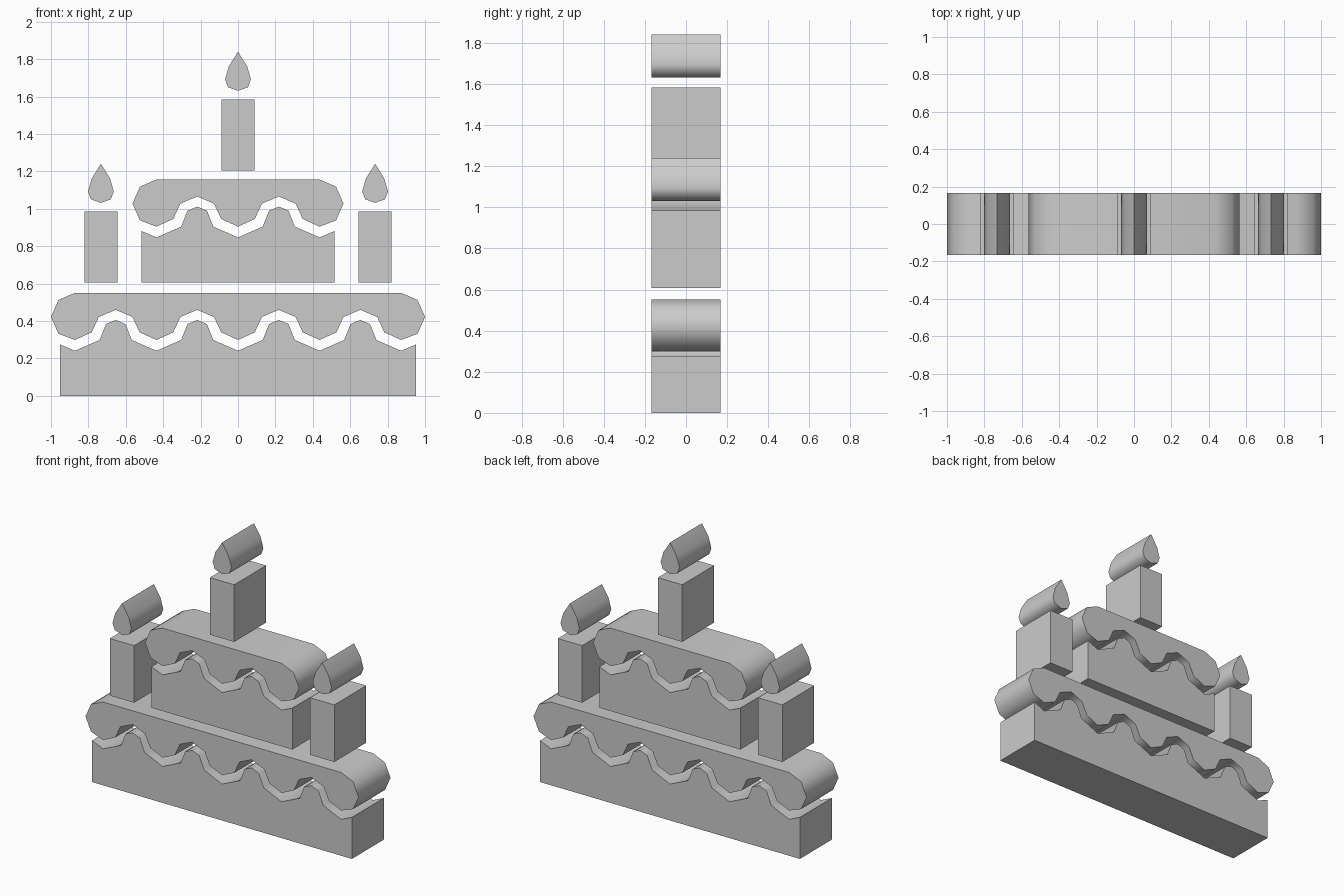
import bpy, bmesh, math

if "Cube" in bpy.data.objects:
    bpy.data.objects.remove(bpy.data.objects["Cube"])

HALF_DEPTH = 0.167
STEP = 0.436          # spacing of the icing drips


def extrude(name, outline, dx=0.0, dz=0.0):
    """Extrude an x-z outline symmetrically along y."""
    bm = bmesh.new()
    face = bm.faces.new([bm.verts.new((x + dx, -HALF_DEPTH, z + dz)) for x, z in outline])
    ext = bmesh.ops.extrude_face_region(bm, geom=[face], use_keep_orig=True)
    verts = [g for g in ext["geom"] if isinstance(g, bmesh.types.BMVert)]
    bmesh.ops.translate(bm, verts=verts, vec=(0, 2 * HALF_DEPTH, 0))
    bmesh.ops.recalc_face_normals(bm, faces=bm.faces)
    mesh = bpy.data.meshes.new(name)
    bm.to_mesh(mesh)
    bm.free()
    obj = bpy.data.objects.new(name, mesh)
    bpy.context.collection.objects.link(obj)
    bpy.ops.object.select_all(action='DESELECT')
    bpy.context.view_layer.objects.active = obj
    obj.select_set(True)
    bpy.ops.object.shade_smooth_by_angle(angle=math.radians(50))
    return obj


def mirrored(half):
    """Close a right-hand outline with its mirror image, sharing points on x = 0."""
    return half + [(-x, z) for x, z in reversed(half) if x > 0]


def scallops(n, low, arch):
    """Wavy line from the leftmost to the rightmost drip, n drips in all."""
    pts = []
    for i in range(n):
        x0 = (i - (n - 1) / 2) * STEP
        pts.append((x0, low))
        if i < n - 1:
            pts += [(x0 + ox, z) for ox, z in arch]
            pts += [(x0 + STEP - ox, z) for ox, z in reversed(arch[:-1])]
    return pts


def icing(name, n, dz):
    e = (n - 1) / 2 * STEP
    end = [(e + 0.088, 0.332), (e + 0.128, 0.422), (e + 0.088, 0.513), (e, 0.551)]
    arch = [(0.090, 0.340), (0.128, 0.422), (STEP / 2, 0.460)]
    extrude(name, scallops(n, 0.299, arch) + end + [(-x, z) for x, z in reversed(end)], dz=dz)


def cake(name, n, bottom, dz):
    e = (n - 1) / 2 * STEP + 0.079
    arch = [(0.132, 0.299), (0.166, 0.384), (STEP / 2, 0.406)]
    extrude(name, [(e, bottom), (-e, bottom), (-e, 0.275)]
            + scallops(n, 0.241, arch)[::1] + [(e, 0.275)], dz=dz)


# Two cake tiers with dripping icing
cake("lower_cake", 5, 0.0, 0.0)
icing("lower_icing", 5, 0.0)
cake("upper_cake", 3, 0.0015, 0.606)
icing("upper_icing", 3, 0.606)

# Candles and flames
candle = mirrored([(0.089, 1.206), (0.089, 1.584)])
flame = mirrored([(0, 1.631), (0.053, 1.650), (0.069, 1.692), (0.049, 1.762), (0, 1.840)])
for side, dx, dz in (("middle", 0, 0), ("left", -0.733, -0.599), ("right", 0.733, -0.599)):
    extrude(side + "_candle", candle, dx, dz)
    extrude(side + "_flame", flame, dx, dz)
